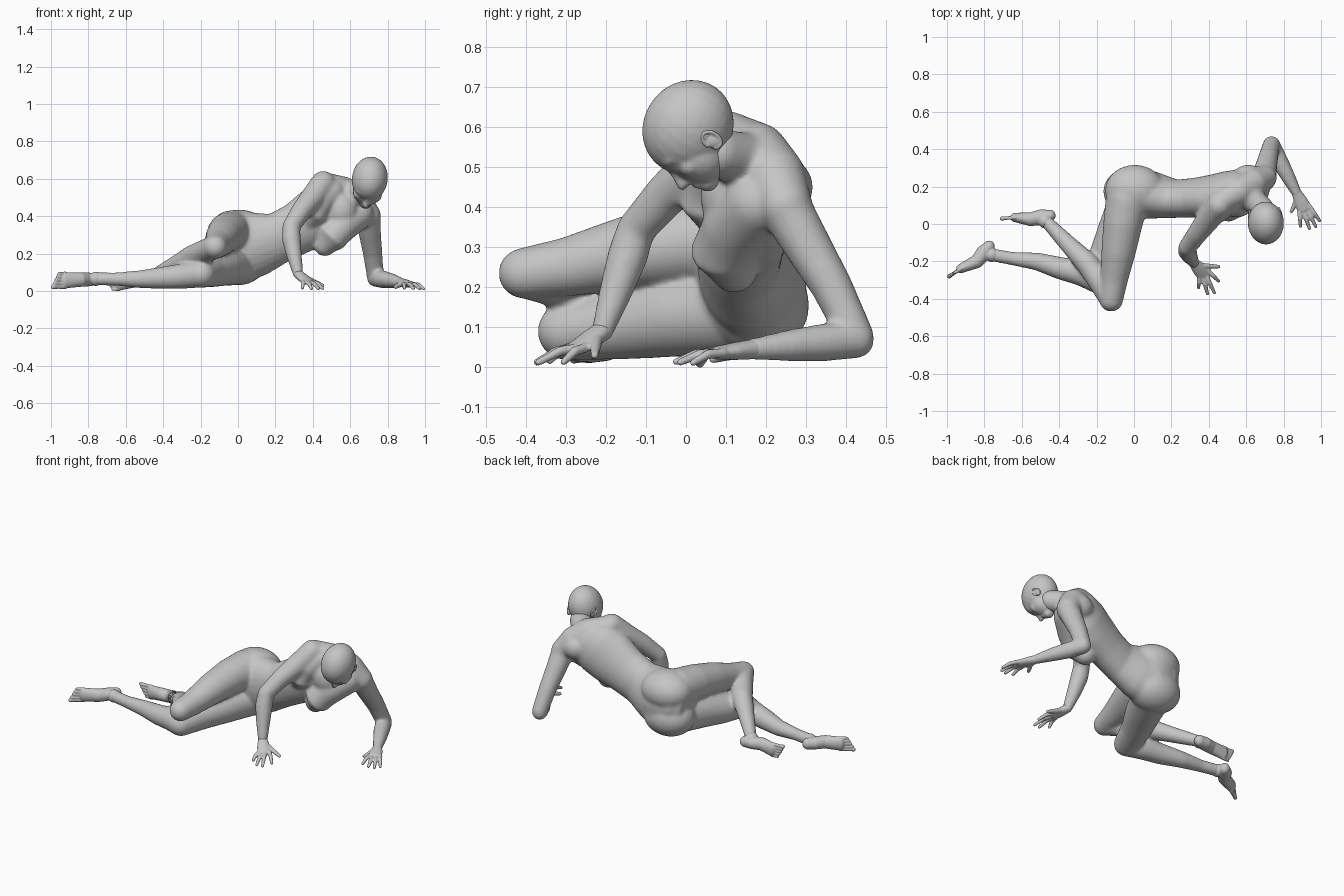
import bpy, bmesh, math
from mathutils import Vector, Matrix

grey = bpy.data.materials.new("plain grey")
grey.diffuse_color = (0.56, 0.56, 0.56, 1)


def ball(bm, c, radii, axes=None):
    """Ellipsoid at c, radii along three axes."""
    rot = Matrix(axes).transposed().to_4x4() if axes else Matrix.Identity(4)
    m = Matrix.Translation(c) @ rot @ Matrix.Diagonal((*radii, 1))
    bmesh.ops.create_uvsphere(bm, u_segments=24, v_segments=16, radius=1, matrix=m)


def loft(bm, rows, ref0=(0, 0, 1), ref1=None, round_ends=True, n=24):
    """Skin of elliptical rings; row = x, y, z, radius along ref[, other radius]."""
    ref0 = Vector(ref0)
    ref1 = Vector(ref1) if ref1 else ref0
    pts = [Vector(r[:3]) for r in rows]
    rings = []
    for i, r in enumerate(rows):
        a, b = r[3], r[-1]
        t = (pts[min(i + 1, len(pts) - 1)] - pts[max(i - 1, 0)]).normalized()
        u = ref0.lerp(ref1, i / (len(rows) - 1))
        u = (u - t * u.dot(t)).normalized()
        v = t.cross(u)
        rings.append([bm.verts.new(pts[i] + u * a * math.cos(k * math.tau / n)
                                   + v * b * math.sin(k * math.tau / n)) for k in range(n)])
        if round_ends and i in (0, len(rows) - 1):
            ball(bm, pts[i], (a, b, min(a, b)), (u, v, t))
    for p, q in zip(rings, rings[1:]):
        for k in range(n):
            bm.faces.new((p[k], p[(k + 1) % n], q[(k + 1) % n], q[k]))
    bm.faces.new(rings[0][::-1])
    bm.faces.new(rings[-1])


def finish(name, bm, voxel, smooth):
    """Fuse the overlapping pieces into one smooth skin."""
    me = bpy.data.meshes.new(name)
    bmesh.ops.recalc_face_normals(bm, faces=bm.faces)
    bm.to_mesh(me)
    bm.free()
    ob = bpy.data.objects.new(name, me)
    bpy.context.collection.objects.link(ob)
    me.materials.append(grey)
    r = ob.modifiers.new("fuse", 'REMESH')
    r.mode = 'VOXEL'
    r.voxel_size = voxel
    r.use_smooth_shade = True
    s = ob.modifiers.new("soften", 'SMOOTH')
    s.factor = 0.5
    s.iterations = smooth


# ---- body: torso, neck, arms and legs ----
bm = bmesh.new()
loft(bm, [(-.13, .165, .22, .10, .08), (-.07, .165, .23, .175, .125), (.03, .165, .24, .193, .138),
          (.12, .15, .255, .17, .122), (.22, .135, .285, .138, .102), (.32, .14, .335, .142, .105),
          (.42, .15, .395, .162, .112), (.50, .168, .45, .163, .112), (.57, .19, .485, .135, .10),
          (.62, .20, .505, .085, .075)], (0, 0, -1), (.35, .35, -.85), round_ends=False)
ball(bm, (.005, .18, .315), (.16, .137, .12))       # buttocks
ball(bm, (-.005, .175, .155), (.16, .133, .125))
ball(bm, (.02, .17, .235), (.16, .134, .13))        # sacrum
ball(bm, (.61, .243, .45), (.085, .075, .075))      # shoulder blade
ball(bm, (.55, .11, .43), (.09, .075, .10))         # breastbone
loft(bm, [(.64, .18, .41, .085), (.56, .125, .35, .087), (.50, .092, .285, .084),
          (.465, .12, .245, .06)])                  # chest and breasts
loft(bm, [(.50, .12, .53, .072), (.44, .08, .48, .078), (.405, .06, .42, .079),
          (.36, .10, .36, .062)])
loft(bm, [(.455, .115, .575, .062), (.56, .175, .535, .08), (.64, .22, .475, .08),
          (.695, .247, .405, .069)])                # shoulder girdle
loft(bm, [(.56, .18, .51, .085), (.63, .135, .52, .068), (.69, .08, .535, .062)])  # neck
# supporting arm in front
loft(bm, [(.455, .10, .575, .067), (.40, .03, .50, .065), (.34, -.05, .43, .055),
          (.285, -.125, .345, .048)])
loft(bm, [(.285, -.125, .345, .048), (.285, -.145, .28, .051), (.30, -.175, .19, .042),
          (.32, -.207, .095, .029)])
# supporting arm behind
loft(bm, [(.695, .245, .405, .066), (.705, .30, .31, .06), (.72, .365, .20, .052),
          (.735, .425, .075, .046)])
loft(bm, [(.735, .425, .068, .046), (.77, .35, .063, .048), (.82, .26, .055, .04),
          (.87, .165, .045, .028)])
# upper leg, knee pointing forward
loft(bm, [(-.035, .13, .315, .117), (-.06, .0, .31, .105), (-.083, -.15, .285, .092),
          (-.107, -.30, .25, .074), (-.122, -.405, .235, .064)])
loft(bm, [(-.122, -.405, .235, .062), (-.18, -.31, .21, .064), (-.25, -.21, .18, .062),
          (-.35, -.11, .13, .048), (-.47, .015, .07, .034)])
# lower leg, lying on the ground
loft(bm, [(-.02, .13, .145, .115), (-.085, -.02, .13, .104), (-.15, -.16, .107, .088),
          (-.195, -.298, .09, .073)])
loft(bm, [(-.195, -.298, .09, .072), (-.29, -.26, .08, .068), (-.40, -.235, .07, .06),
          (-.52, -.20, .063, .048), (-.65, -.185, .063, .036), (-.76, -.165, .065, .035)])
finish("body", bm, .008, 18)

# ---- head, built in its own tilted frame ----
F = Vector((-.08, -.55, -.82)).normalized()          # facing direction
U = Vector((.14, -.82, .53))
U = (U - F * U.dot(F)).normalized()                  # towards the crown
R = F.cross(U)
C = Vector((.705, .005, .60))


def H(r, f, u):
    return C + R * r + F * f + U * u


def head_ball(bm, pos, radii):
    ball(bm, H(*pos), radii, (R, F, U))


bm = bmesh.new()
head_ball(bm, (0, 0, 0), (.096, .122, .111))         # skull
head_ball(bm, (0, .045, -.055), (.08, .07, .082))    # jaw
head_ball(bm, (0, .084, -.117), (.032, .029, .027))  # chin
head_ball(bm, (0, .086, 0), (.068, .032, .024))      # brow
head_ball(bm, (0, .104, -.098), (.026, .015, .013))  # lips
for s in (-1, 1):
    head_ball(bm, (s * .045, .073, -.05), (.032, .03, .028))   # cheeks
    head_ball(bm, (s * .034, .098, -.027), (.015, .012, .010))  # eyelids
    head_ball(bm, (s * .012, .118, -.073), (.009, .012, .009))  # nostrils
loft(bm, [(*H(0, .106, -.01), .011), (*H(0, .118, -.045), .011), (*H(0, .13, -.07), .013)])
finish("head", bm, .006, 5)

for name, s in (("left_ear", -1), ("right_ear", 1)):
    bm = bmesh.new()
    rim = [H(s * (.084 + .005 * math.sin(a)), -.012 + .018 * math.cos(a), -.055 + .027 * math.sin(a))
           for a in [k * math.tau / 14 for k in range(13)]]
    loft(bm, [(*p, .005) for p in rim], R, n=10)
    head_ball(bm, (s * .077, -.010, -.057), (.011, .017, .026))
    finish(name, bm, .003, 2)


# ---- hands ----
def hand(name, wrist, knuckles, tips, thumb):
    bm = bmesh.new()
    w, k = Vector(wrist), Vector(knuckles)
    side = (k - w).cross(Vector((0, 0, 1))).normalized()
    if side.dot(Vector(tips[-1]) - Vector(tips[0])) < 0:
        side = -side                                  # keep fingers in order
    loft(bm, [(*w, .027, .025), (*w.lerp(k, .5), .037, .022), (*k, .04, .017)], side)
    for i, tip in enumerate(tips):
        tip = Vector(tip)
        base = k + side * (i - 1.5) * .02
        mid = base.lerp(tip, .5) + Vector((0, 0, .009))
        loft(bm, [(*base, .0125), (*mid, .012), (*tip, .009)], n=12)
    base, tip = w.lerp(k, .25), Vector(thumb)
    loft(bm, [(*base, .019), (*base.lerp(tip, .5), .0145), (*tip, .010)], n=12)
    finish(name, bm, .0045, 3)


hand("right_hand", (.32, -.207, .092), (.372, -.268, .05),
     [(.345, -.34, .017), (.393, -.372, .013), (.43, -.368, .013), (.452, -.305, .014)],
     (.452, -.228, .03))
hand("left_hand", (.87, .165, .045), (.912, .08, .036),
     [(.89, -.012, .016), (.938, -.024, .014), (.972, -.014, .013), (.992, .018, .012)],
     (.842, .068, .02))


# ---- feet ----
def foot(name, heel, ankle, ball_pt, toe, rise):
    bm = bmesh.new()
    h, a, b, t = map(Vector, (heel, ankle, ball_pt, toe))
    mid = a.lerp(b, .5)
    loft(bm, [(*h, .034, .031), (*h.lerp(mid, .4), .037, .042), (*mid, .039, .037),
              (*b, .043, .025)])
    ball(bm, a, (.038, .038, .038))
    for i in range(5):                                # toes, shortening outwards
        off = Vector((0, 0, (i - 2) * .018 * rise))
        end = t.lerp(b, .12 * i)
        loft(bm, [(*(b + off), .011), (*(b.lerp(end, .6) + off), .0095),
                  (*(end + off), .012 - .001 * i)], n=12)
    finish(name, bm, .004, 3)


foot("left_foot", (-.775, -.12, .062), (-.76, -.165, .065), (-.925, -.238, .057), (-.988, -.28, .057), 1)
foot("right_foot", (-.45, .045, .052), (-.475, .015, .068), (-.635, .035, .046), (-.705, .03, .046), -1)
